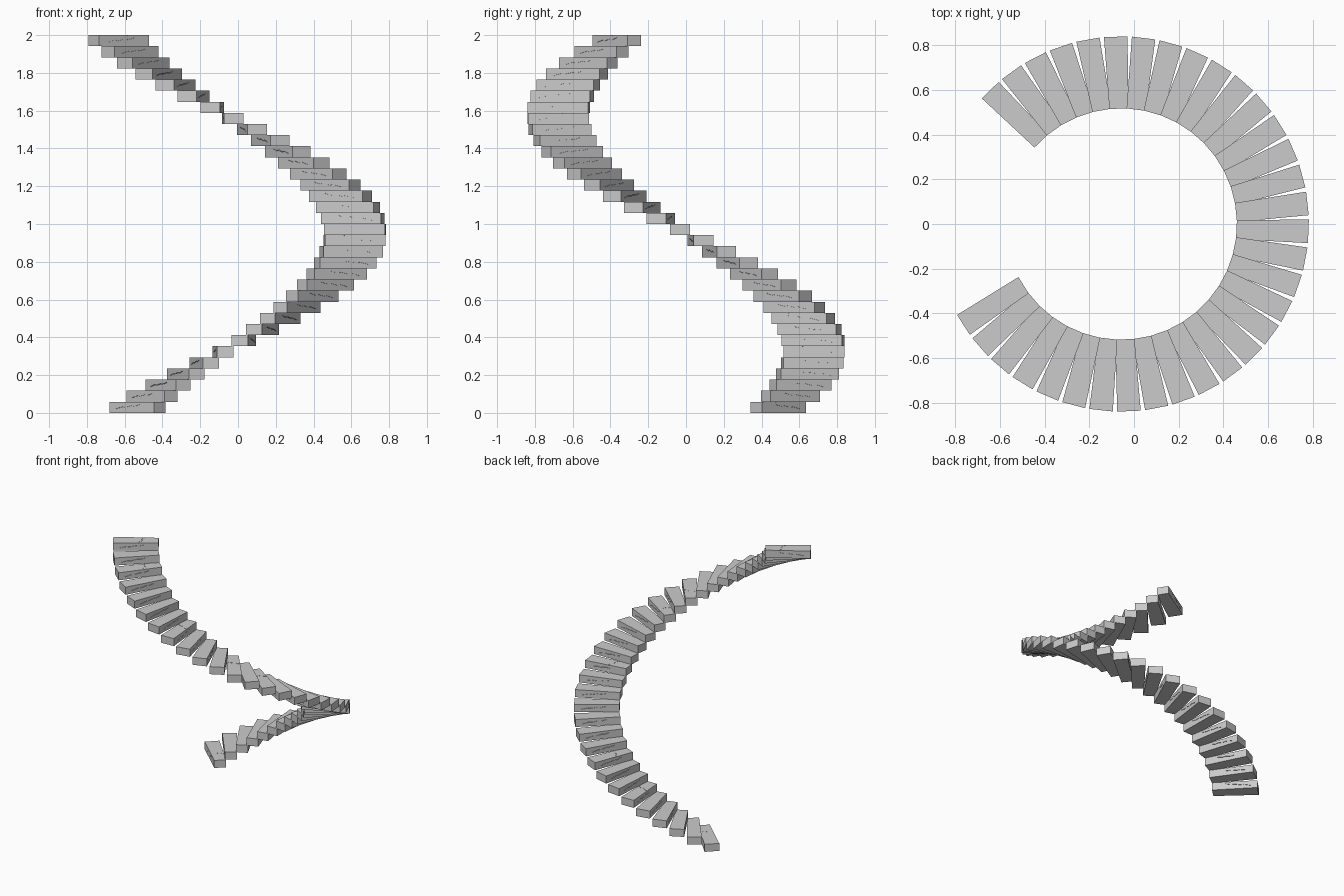
import bpy, bmesh, math
from mathutils import Vector

STEPS = 34
RISE = 2 / STEPS
CENTRE_X = -0.057
START, TURN = 134.4, 8.54      # degrees, winding clockwise as it climbs

cube = bpy.data.objects.get("Cube")
if cube:
    bpy.data.objects.remove(cube, do_unlink=True)

stone = bpy.data.materials.new("grey_stone")
stone.use_nodes = True
grey = (0.6, 0.6, 0.6, 1)
stone.diffuse_color = grey
stone.node_tree.nodes["Principled BSDF"].inputs["Base Color"].default_value = grey


def polar(radius, degrees, z=0.0):
    a = math.radians(degrees)
    return Vector((radius * math.cos(a), radius * math.sin(a), z))


def new_object(name, mesh):
    ob = bpy.data.objects.new(name, mesh)
    bpy.context.scene.collection.objects.link(ob)
    return ob


def finish(bm, name):
    bmesh.ops.recalc_face_normals(bm, faces=bm.faces)
    mesh = bpy.data.meshes.new(name)
    bm.to_mesh(mesh)
    bm.free()
    mesh.materials.append(stone)
    return mesh


# Corners of one tread, running round its outline
INNER_CW, OUTER_CW = polar(0.518, -5.3), polar(0.84, -3.6)
OUTER_CCW, INNER_CCW = polar(0.84, 3.6), polar(0.518, 4.2)


def block_mesh(name):
    bm = bmesh.new()
    base = bm.faces.new([bm.verts.new(p) for p in
                         (INNER_CW, OUTER_CW, OUTER_CCW, INNER_CCW)])
    top = bmesh.ops.extrude_face_region(bm, geom=[base])["geom"]
    bmesh.ops.translate(bm, vec=(0, 0, RISE),
                        verts=[v for v in top if isinstance(v, bmesh.types.BMVert)])
    return finish(bm, name)


def crack_cutter(name, path, across, normal):
    """Thin jagged ribbon that bites slightly into a face."""
    w, d = across * 0.0012, normal * 0.004
    bm = bmesh.new()
    rings = [[bm.verts.new(p + o) for o in (w + d, d - w, -w - d, w - d)] for p in path]
    for a, b in zip(rings, rings[1:]):
        for i in range(4):
            j = (i + 1) % 4
            bm.faces.new((a[i], a[j], b[j], b[i]))
    bm.faces.new(rings[0])
    bm.faces.new(rings[-1])
    return new_object(name, finish(bm, name))


# Jagged cracks along both long sides
Z = Vector((0, 0, 1))
jag = [(0.3, 0.75), (0.42, 0.6), (0.5, 0.64), (0.62, 0.5), (0.7, 0.54), (0.85, 0.35)]
side_cracks = []
for inner, outer in ((INNER_CW, OUTER_CW), (INNER_CCW, OUTER_CCW)):
    path = [inner.lerp(outer, u) + Z * RISE * h for u, h in jag]
    normal = (outer - inner).cross(Z).normalized()
    side_cracks.append(crack_cutter("side_crack_cutter", path, Z, normal))

# Jagged crack across the top
top_path = [Vector((x, y, RISE)) for x, y in
            ((0.66, 0.06), (0.65, 0.02), (0.63, 0.01), (0.635, -0.02), (0.61, -0.06))]
top_crack = crack_cutter("top_crack_cutter", top_path, Vector((1, 0, 0)), Z)


def carve(name, cutters):
    ob = new_object(name, block_mesh(name))
    for c in cutters:
        mod = ob.modifiers.new("crack", 'BOOLEAN')
        mod.operation, mod.solver, mod.object = 'DIFFERENCE', 'EXACT', c
    deps = bpy.context.evaluated_depsgraph_get()
    mesh = bpy.data.meshes.new_from_object(ob.evaluated_get(deps))
    bpy.data.objects.remove(ob, do_unlink=True)
    return mesh


plain = carve("plain_tread", side_cracks)
cracked = carve("cracked_tread", side_cracks + [top_crack])
for c in side_cracks + [top_crack]:
    bpy.data.objects.remove(c, do_unlink=True)

# Spiral of treads
TOP_CRACKED = {0, 5, 8, 15, 20, 22, 26, 31, 33}
for i in range(STEPS):
    step = new_object(f"stone_step_{i + 1}", cracked if i in TOP_CRACKED else plain)
    step.location = (CENTRE_X, 0, i * RISE)
    step.rotation_euler.z = math.radians(START - TURN * i)
